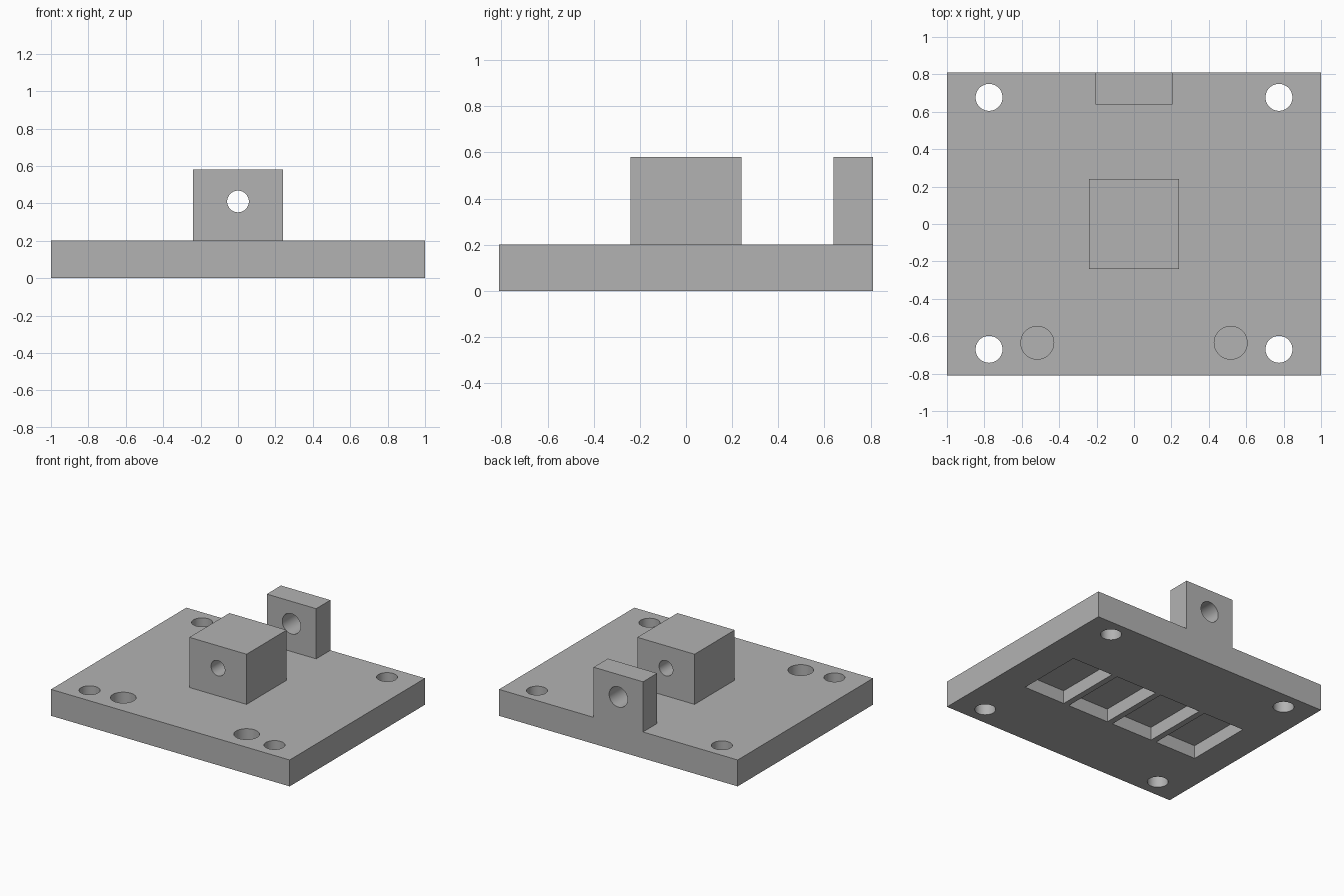
import bpy
import bmesh
from math import radians
from mathutils import Matrix, Vector

cube = bpy.data.objects.get("Cube")
if cube:
    bpy.data.objects.remove(cube, do_unlink=True)

grey = bpy.data.materials.new("plain grey")
grey.use_nodes = True
grey.diffuse_color = (0.45, 0.45, 0.45, 1)
grey.node_tree.nodes["Principled BSDF"].inputs["Base Color"].default_value = grey.diffuse_color

TOP = 0.2        # top of the plate
HEIGHT = 0.58    # top of the upright blocks
BORE_Z = 0.41    # height of the cross bores
HALF_Y = 0.81


def add_box(bm, low, high):
    low, high = Vector(low), Vector(high)
    size = Matrix.Diagonal((high - low).to_4d())
    size[3][3] = 1
    bmesh.ops.create_cube(bm, size=1, matrix=Matrix.Translation((low + high) / 2) @ size)


def add_cylinder(bm, centre, radius, length, along_y=False):
    turn = Matrix.Rotation(radians(90 if along_y else 0), 4, "X")
    bmesh.ops.create_cone(bm, cap_ends=True, segments=48, radius1=radius, radius2=radius,
                          depth=length, matrix=Matrix.Translation(centre) @ turn)


def make_object(name, bm):
    mesh = bpy.data.meshes.new(name)
    bm.to_mesh(mesh)
    bm.free()
    obj = bpy.data.objects.new(name, mesh)
    bpy.context.collection.objects.link(obj)
    return obj


def make_part(name, low, high, cuts):
    """A box with a set of cutter shapes taken out of it."""
    bm = bmesh.new()
    add_box(bm, low, high)
    part = make_object(name, bm)
    part.data.materials.append(grey)
    cutter = make_object(name + "_cutter", cuts)
    cutter.hide_render = True
    cut = part.modifiers.new("cuts", "BOOLEAN")
    cut.operation = "DIFFERENCE"
    cut.solver = "EXACT"
    cut.object = cutter
    bpy.ops.object.select_all(action="DESELECT")
    part.select_set(True)
    bpy.context.view_layer.objects.active = part
    bpy.ops.object.modifier_apply(modifier=cut.name)
    bpy.data.objects.remove(cutter, do_unlink=True)
    bpy.ops.object.shade_smooth_by_angle(angle=radians(30))
    return part


# Base plate: corner through holes, blind front sockets, pockets underneath
cuts = bmesh.new()
for side in (-1, 1):
    for y in (-0.67, 0.677):
        add_cylinder(cuts, (side * 0.775, y, TOP / 2), 0.072, 2 * TOP)
    add_cylinder(cuts, (side * 0.517, -0.635, TOP), 0.088, 0.2)
for i in range(4):
    x = (i - 1.5) * 0.392
    add_box(cuts, (x - 0.173, -0.258, -0.1), (x + 0.173, 0.258, 0.1))
make_part("base_plate", (-1, -HALF_Y, 0), (1, HALF_Y, TOP), cuts)

# Centre block with a narrow bore
cuts = bmesh.new()
add_cylinder(cuts, (0, 0, BORE_Z), 0.058, 1, along_y=True)
make_part("centre_block", (-0.24, -0.24, TOP), (0.24, 0.24, HEIGHT), cuts)

# Rear lug with a wider bore, flush with the back edge
cuts = bmesh.new()
add_cylinder(cuts, (0, 0.72, BORE_Z), 0.077, 1, along_y=True)
make_part("rear_lug", (-0.207, 0.64, TOP), (0.207, HALF_Y, HEIGHT), cuts)
